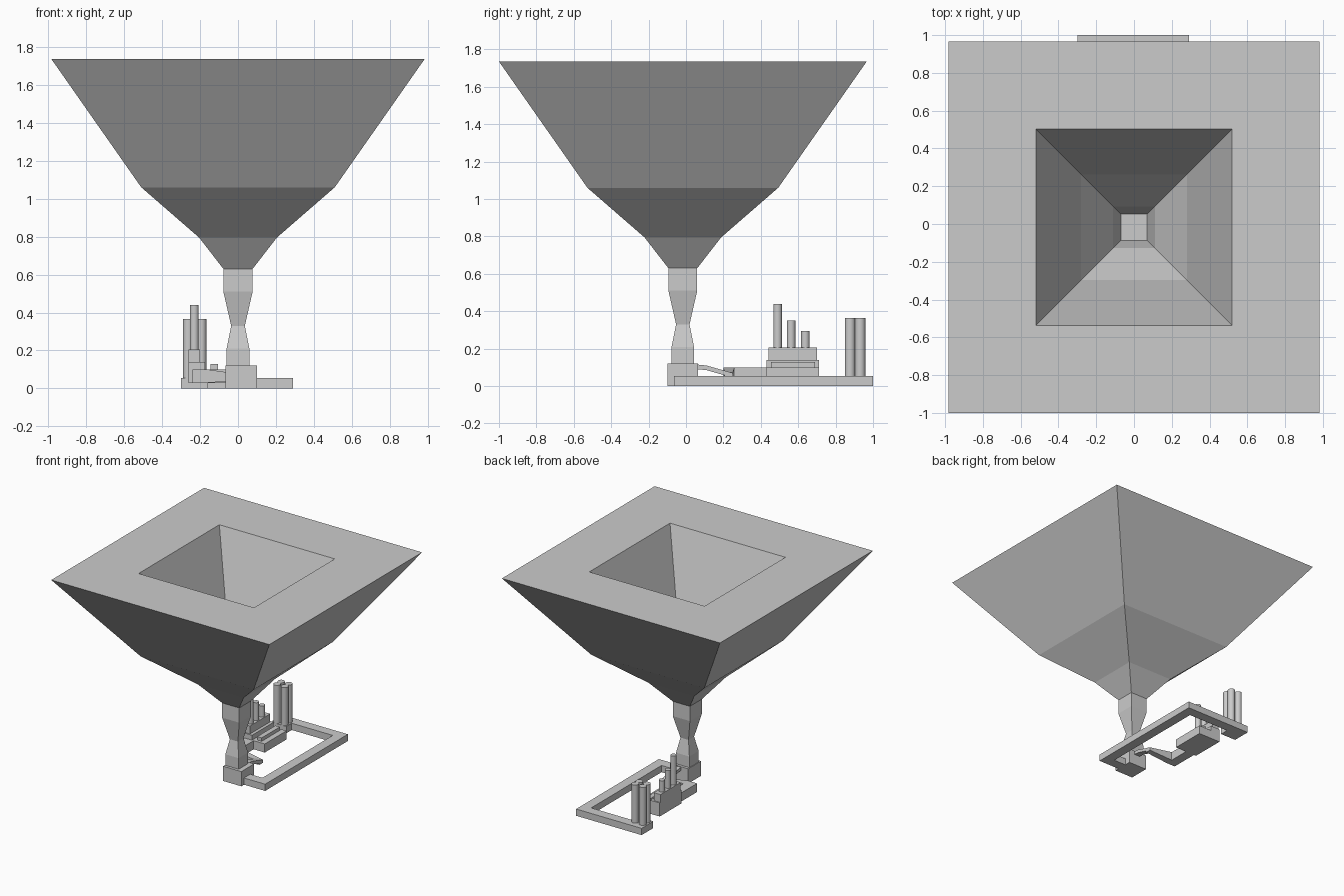
import bpy, bmesh

if "Cube" in bpy.data.objects:
    bpy.data.objects.remove(bpy.data.objects["Cube"])

def finish(name, bm):
    bmesh.ops.recalc_face_normals(bm, faces=bm.faces)
    me = bpy.data.meshes.new(name)
    bm.to_mesh(me)
    bm.free()
    ob = bpy.data.objects.new(name, me)
    bpy.context.collection.objects.link(ob)
    return ob

def loft(name, rings):
    """Capped skin through rings of equal point count."""
    bm = bmesh.new()
    loops = [[bm.verts.new(p) for p in r] for r in rings]
    n = len(loops[0])
    for a, b in zip(loops, loops[1:]):
        for i in range(n):
            j = (i + 1) % n
            bm.faces.new((a[i], a[j], b[j], b[i]))
    bm.faces.new(loops[0])
    bm.faces.new(loops[-1])
    return finish(name, bm)

def square(z, h, cy=-0.017):
    return [(-h, cy - h, z), (h, cy - h, z), (h, cy + h, z), (-h, cy + h, z)]

def box(name, x0, x1, y0, y1, z0, z1):
    return loft(name, [[(x0, y0, z), (x1, y0, z), (x1, y1, z), (x0, y1, z)] for z in (z0, z1)])

def cylinder(name, x, y, z0, z1, r, sides=16):
    bm = bmesh.new()
    bmesh.ops.create_cone(bm, cap_ends=True, segments=sides, radius1=r, radius2=r, depth=z1 - z0)
    ob = finish(name, bm)
    ob.location = (x, y, (z0 + z1) / 2)
    for p in ob.data.polygons:
        p.use_smooth = len(p.vertices) == 4
    return ob

# Waisted column flaring into a big hollow square funnel (outside up, inside down)
profile = [(0.12, 0.06), (0.21, 0.06), (0.33, 0.036), (0.51, 0.077), (0.63, 0.077),
           (0.795, 0.205), (1.06, 0.51), (1.735, 0.983),
           (1.735, 0.52), (1.06, 0.28), (0.795, 0.11), (0.64, 0.07)]
loft("funnel_tower", [square(z, h) for z, h in profile])
box("tower_base", -0.065, 0.1, -0.1, 0.065, 0, 0.12)

# Open ground frame: one outline, extruded
outline = [(-0.065, -0.065), (0.29, -0.065), (0.29, 1.0), (-0.3, 1.0), (-0.3, 0.85),
           (-0.16, 0.85), (-0.16, 0.92), (0.21, 0.92), (0.21, 0.015), (-0.065, 0.015)]
loft("ground_frame", [[(x, y, z) for x, y in outline] for z in (0, 0.055)])

# Four stacks on the frame's corner pad
for i, x in enumerate((-0.262, -0.194)):
    for j, y in enumerate((0.877, 0.931)):
        cylinder(f"corner_stack_{i}{j}", x, y, 0.05, 0.365, 0.028)

# Stepped works building
box("works_floor", -0.26, -0.06, 0.43, 0.71, 0.03, 0.1)
box("works_hall", -0.26, -0.175, 0.43, 0.71, 0.1, 0.14)
box("works_upper", -0.26, -0.2, 0.44, 0.7, 0.14, 0.205)
box("works_skylight", -0.145, -0.105, 0.455, 0.69, 0.1, 0.128)

# Descending row of chimneys
for i, (y, top) in enumerate(((0.49, 0.44), (0.562, 0.35), (0.638, 0.295))):
    cylinder(f"works_chimney_{i}", -0.23, y, 0.2, top, 0.023)

# Duct from tower base, bending sideways into the works
def y_ring(y, z0, z1):
    return [(0.0, y, z0), (0.05, y, z0), (0.05, y, z1), (0.0, y, z1)]

def x_ring(x, y0, y1, z0, z1):
    return [(x, y0, z0), (x, y1, z0), (x, y1, z1), (x, y0, z1)]

loft("duct_drop", [y_ring(0.06, 0.09, 0.115), y_ring(0.11, 0.085, 0.11), y_ring(0.25, 0.045, 0.07)])
loft("duct_cross", [x_ring(0.05, 0.205, 0.25, 0.045, 0.07), x_ring(-0.16, 0.2, 0.26, 0.03, 0.1)])
box("duct_box", -0.24, -0.16, 0.2, 0.43, 0.03, 0.1)
